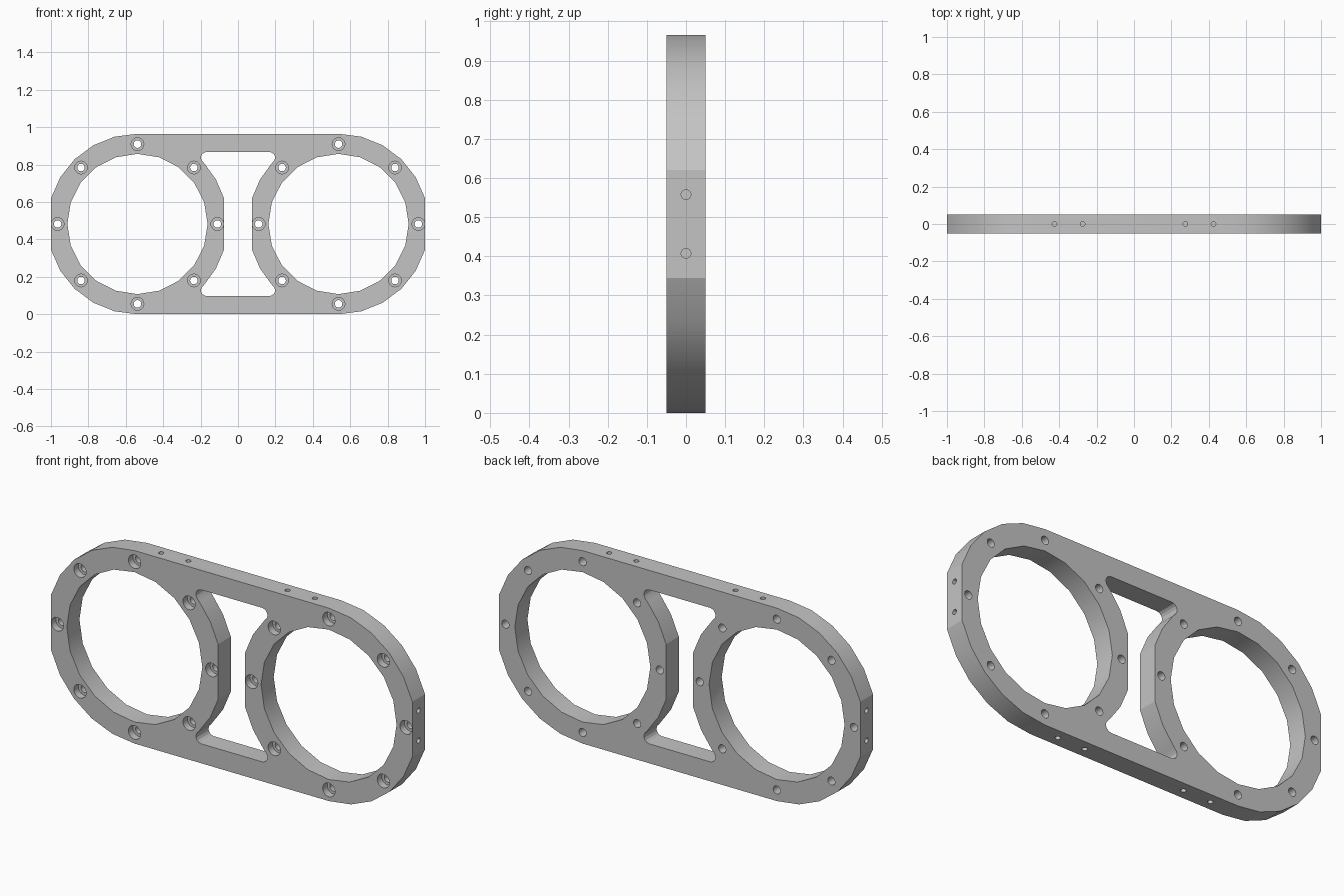
import bpy, bmesh, math
from mathutils import Matrix, Vector

if "Cube" in bpy.data.objects:
    bpy.data.objects.remove(bpy.data.objects["Cube"])

CX, CZ = 0.5375, 0.4825      # ring centre
R_OUT, R_BORE, R_BOLT = 0.4825, 0.375, 0.427
HALF = 0.05                  # half plate thickness
FLAT = 16.6                  # angle where the outer arc meets the end flat


def polar(cx, cz, r, deg):
    a = math.radians(deg)
    return (cx + r * math.cos(a), cz + r * math.sin(a))


def circle(cx, cz, r, n):
    return [polar(cx, cz, r, 360 * i / n) for i in range(n)]


def four_way(q):
    """Mirror a quarter outline (running from +x side to the top) into a loop."""
    return (q + [(-x, z) for x, z in reversed(q)]
            + [(-x, -z) for x, z in q] + [(x, -z) for x, z in reversed(q)])


def add_prism(bm, points, y0, y1):
    """Extrude an x/z outline from y0 to y1."""
    a = [bm.verts.new((x, y0, z + CZ)) for x, z in points]
    b = [bm.verts.new((x, y1, z + CZ)) for x, z in points]
    bm.faces.new(a)
    bm.faces.new(b[::-1])
    for i in range(len(a)):
        j = (i + 1) % len(a)
        bm.faces.new((a[j], a[i], b[i], b[j]))


def add_pin(bm, centre, axis, r, depth):
    rot = Vector((0, 0, 1)).rotation_difference(Vector(axis)).to_matrix().to_4x4()
    bmesh.ops.create_cone(bm, cap_ends=True, segments=24, radius1=r, radius2=r,
                          depth=depth, matrix=Matrix.Translation(centre) @ rot)


def make_object(name, bm):
    bmesh.ops.recalc_face_normals(bm, faces=bm.faces)
    mesh = bpy.data.meshes.new(name)
    bm.to_mesh(mesh)
    bm.free()
    obj = bpy.data.objects.new(name, mesh)
    bpy.context.collection.objects.link(obj)
    return obj


def cut(target, name, bm):
    """Subtract the cutter, bake the result, and remove the cutter."""
    cutter = make_object(name, bm)
    cutter.hide_render = True
    mod = target.modifiers.new(name, 'BOOLEAN')
    mod.operation, mod.solver, mod.object = 'DIFFERENCE', 'EXACT', cutter
    bpy.context.view_layer.update()
    baked = bpy.data.meshes.new_from_object(
        target.evaluated_get(bpy.context.evaluated_depsgraph_get()))
    target.modifiers.clear()
    target.data = baked
    bpy.data.objects.remove(cutter)


# Plate outline: faceted round ends with trimmed flats
bm = bmesh.new()
quarter = [polar(CX, 0, R_OUT, FLAT + (90 - FLAT) * i / 5) for i in range(6)]
add_prism(bm, four_way(quarter), -HALF, HALF)
plate = make_object("double_ring_plate", bm)

# Two large bores and the waisted centre window with rounded corners
bm = bmesh.new()
for s in (-1, 1):
    add_prism(bm, circle(s * CX, 0, R_BORE, 20), -0.1, 0.1)
window = [polar(CX, 0, R_OUT, 180 - a) for a in (FLAT, 29.5, 42)]
# corner fillet, on the same +x side as the arc
window += [polar(0.168, 0.355, 0.03, a) for a in (-35, -10, 15, 40, 65, 90)]
add_prism(bm, four_way(window), -0.1, 0.1)
cut(plate, "window_cutter", bm)

# Bolt holes, then their counterbores on the front
bolts = [p for s in (-1, 1) for p in circle(s * CX, 0, R_BOLT, 8)]
for name, r, y1 in (("bolt_cutter", 0.02, 0.1), ("counterbore_cutter", 0.034, -HALF + 0.036)):
    bm = bmesh.new()
    for x, z in bolts:
        add_prism(bm, circle(x, z, r, 24), -0.1, y1)
    cut(plate, name, bm)

# Blind dowel holes around the rim
bm = bmesh.new()
for s in (-1, 1):
    for x in (-0.425, -0.275, 0.275, 0.425):
        add_pin(bm, (x, 0, CZ + s * R_OUT), (0, 0, 1), 0.0125, 0.12)
    for z in (-0.075, 0.075):
        add_pin(bm, (s, 0, CZ + z), (1, 0, 0), 0.0125, 0.12)
cut(plate, "dowel_cutter", bm)

# Single grey finish
grey = bpy.data.materials.new("plain grey")
grey.diffuse_color = (0.55, 0.55, 0.55, 1)
grey.use_nodes = True
grey.node_tree.nodes["Principled BSDF"].inputs["Base Color"].default_value = grey.diffuse_color
plate.data.materials.clear()
plate.data.materials.append(grey)
for f in plate.data.polygons:
    f.material_index = 0

bpy.ops.object.select_all(action='DESELECT')
plate.select_set(True)
bpy.context.view_layer.objects.active = plate
bpy.ops.object.shade_smooth_by_angle(angle=math.radians(20))
